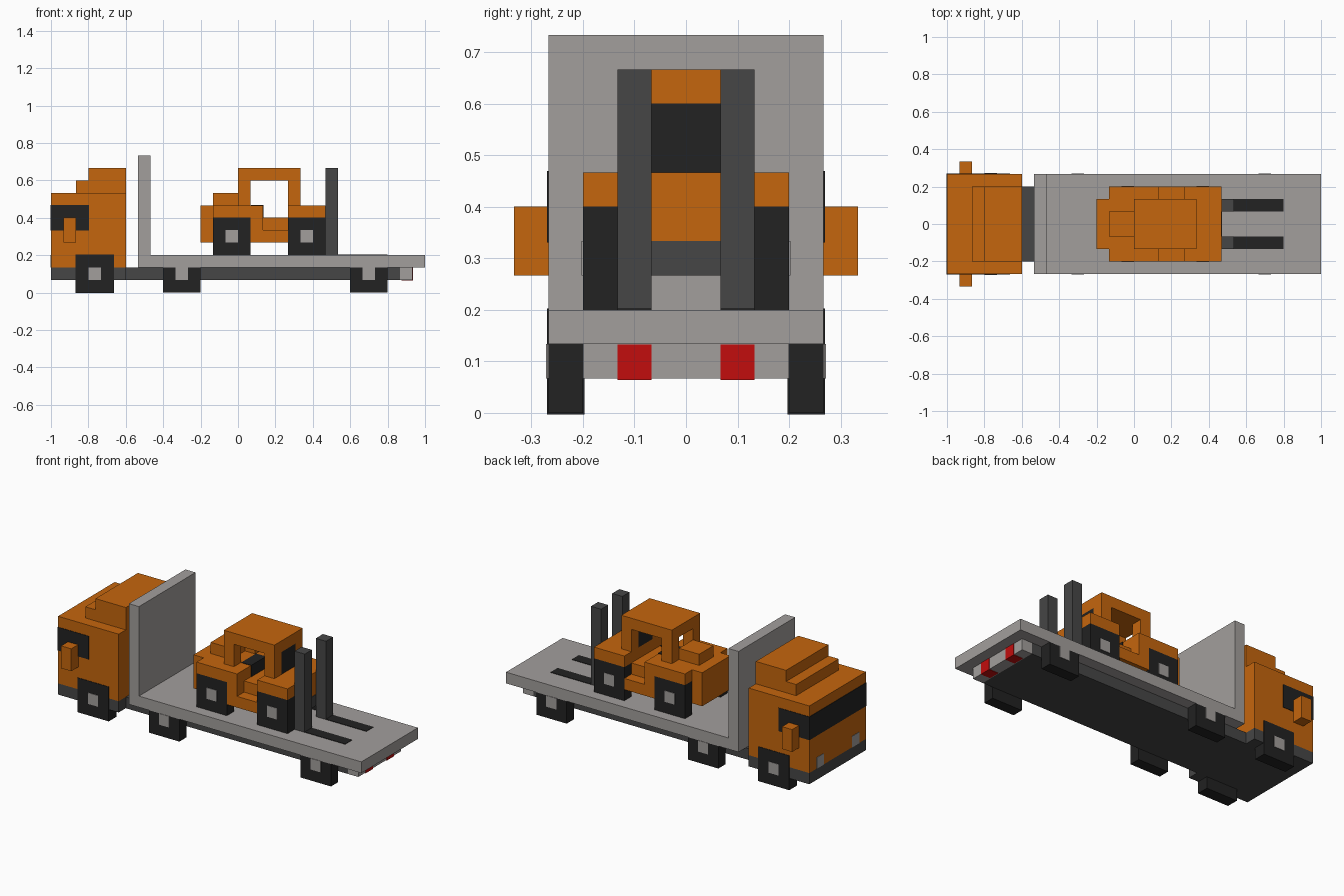
import bpy
import bmesh
from mathutils import Vector

cube = bpy.data.objects.get("Cube")
if cube:
    bpy.data.objects.remove(cube, do_unlink=True)

U = 1 / 15      # block size
SKIN = 0.04     # thickness of painted plates, in blocks


def material(name, r, g, b):
    m = bpy.data.materials.new(name)
    m.use_nodes = True
    m.diffuse_color = (r, g, b, 1)
    bsdf = m.node_tree.nodes["Principled BSDF"]
    bsdf.inputs["Base Color"].default_value = (r, g, b, 1)
    bsdf.inputs["Roughness"].default_value = 0.9
    return m


ORANGE = material("orange paint", 0.56, 0.133, 0.004)
GREY = material("light grey metal", 0.365, 0.345, 0.335)
DARK = material("dark grey metal", 0.061, 0.061, 0.061)
BLACK = material("black rubber and glass", 0.016, 0.016, 0.016)
RED = material("red lamp", 0.54, 0.004, 0.004)


def block(name, mat, x, y, z, mirror=False, grow=0.0):
    """Box from x, y, z ranges in blocks, optionally mirrored across y."""
    low = Vector((x[0], y[0], z[0])) - Vector((grow,) * 3)
    high = Vector((x[1], y[1], z[1])) + Vector((grow,) * 3)
    bm = bmesh.new()
    bmesh.ops.create_cube(bm, size=1)
    for v in bm.verts:
        v.co = Vector(high[i] if v.co[i] > 0 else low[i] for i in range(3)) * U
    mesh = bpy.data.meshes.new(name)
    bm.to_mesh(mesh)
    bm.free()
    mesh.materials.append(mat)
    ob = bpy.data.objects.new(name, mesh)
    bpy.context.collection.objects.link(ob)
    if mirror:
        mod = ob.modifiers.new("Mirror", "MIRROR")
        mod.use_axis = (False, True, False)
        mod.use_mirror_merge = False
    return ob


def wheel_pair(name, x, y, z, height=3, grow=0.0):
    """Square wheels on both sides with a grey hub on the outer face."""
    block(name + "_wheels", BLACK, (x, x + 3), (y, y + 1), (z, z + height), True, grow)
    face = y + 1 + grow
    block(name + "_hubs", GREY, (x + 1, x + 2), (face - 0.1, face + SKIN),
          (z + 1, z + 2), True)


# Truck cab
block("cab", ORANGE, (-15, -9), (-4, 4), (2, 8))
block("cab_roof_step", ORANGE, (-13, -9), (-3, 3), (8, 9))
block("cab_roof_top", ORANGE, (-12, -9), (-3, 3), (9, 10))
block("cab_base", DARK, (-15, -9), (-4, 4), (1, 2))
block("cab_windows", BLACK, (-15, -12), (-4, 4), (5, 7), grow=SKIN)
block("cab_mirrors", ORANGE, (-14, -13), (4, 5), (4, 6), True)
block("headlights", GREY, (-15 - SKIN, -14.9), (2, 3), (2, 3), True)

# Chassis and flatbed
block("chassis", DARK, (-9, 13), (-3, 3), (1, 2))
block("bed", GREY, (-8, 15), (-4, 4), (2, 3))
block("headboard", GREY, (-8, -7), (-4, 4), (3, 11))
block("rear_bumper", GREY, (13, 14), (-3, 3), (1, 2))
block("tail_lights", RED, (13.1, 14 + SKIN), (1, 2), (1 - SKIN, 1.99), True)
wheel_pair("truck_front", -13, 3, 0, grow=SKIN)
wheel_pair("truck_middle", -6, 3, 0, height=2)
wheel_pair("truck_rear", 9, 3, 0, height=2)

# Forklift body
block("forklift_tail", ORANGE, (-3, -2), (-2, 2), (4, 7))
block("forklift_rear_body", ORANGE, (-2, 1), (-2, 2), (4, 7))
block("forklift_rear_fenders", ORANGE, (-2, 1), (2, 3), (6, 7), True)
block("forklift_mid_body", ORANGE, (1, 2), (-3, 3), (4, 7))
block("forklift_floor", ORANGE, (2, 4), (-2, 2), (4, 6))
block("forklift_steps", ORANGE, (2, 4), (2, 3), (4, 5), True)
block("forklift_front_body", ORANGE, (4, 7), (-2, 2), (4, 7))
block("forklift_front_fenders", ORANGE, (4, 7), (2, 3), (6, 7), True)
block("forklift_hood", ORANGE, (-2, 0), (-1, 1), (7, 8))
block("forklift_front_plate", DARK, (6.9, 7 + SKIN), (-1, 1), (4, 5))
block("forklift_seat", BLACK, (1.1, 2), (-1, 1), (6, 7), grow=SKIN)
wheel_pair("forklift_rear", -2, 2, 3)
wheel_pair("forklift_front", 4, 2, 3)

# Forklift cabin
for label, x in (("rear", 0), ("front", 4)):
    block("cabin_" + label + "_posts", ORANGE, (x, x + 1), (1, 2), (7, 9), True)
block("cabin_roof", ORANGE, (0, 5), (-2, 2), (9, 10))
block("cabin_windscreen", BLACK, (4, 5), (-1, 1), (7, 9))

# Mast and forks lying flush in the bed
block("mast", DARK, (7, 8), (1, 2), (3, 10), True)
block("forks", BLACK, (8, 12), (1, 2), (2.9, 3 + SKIN), True)
